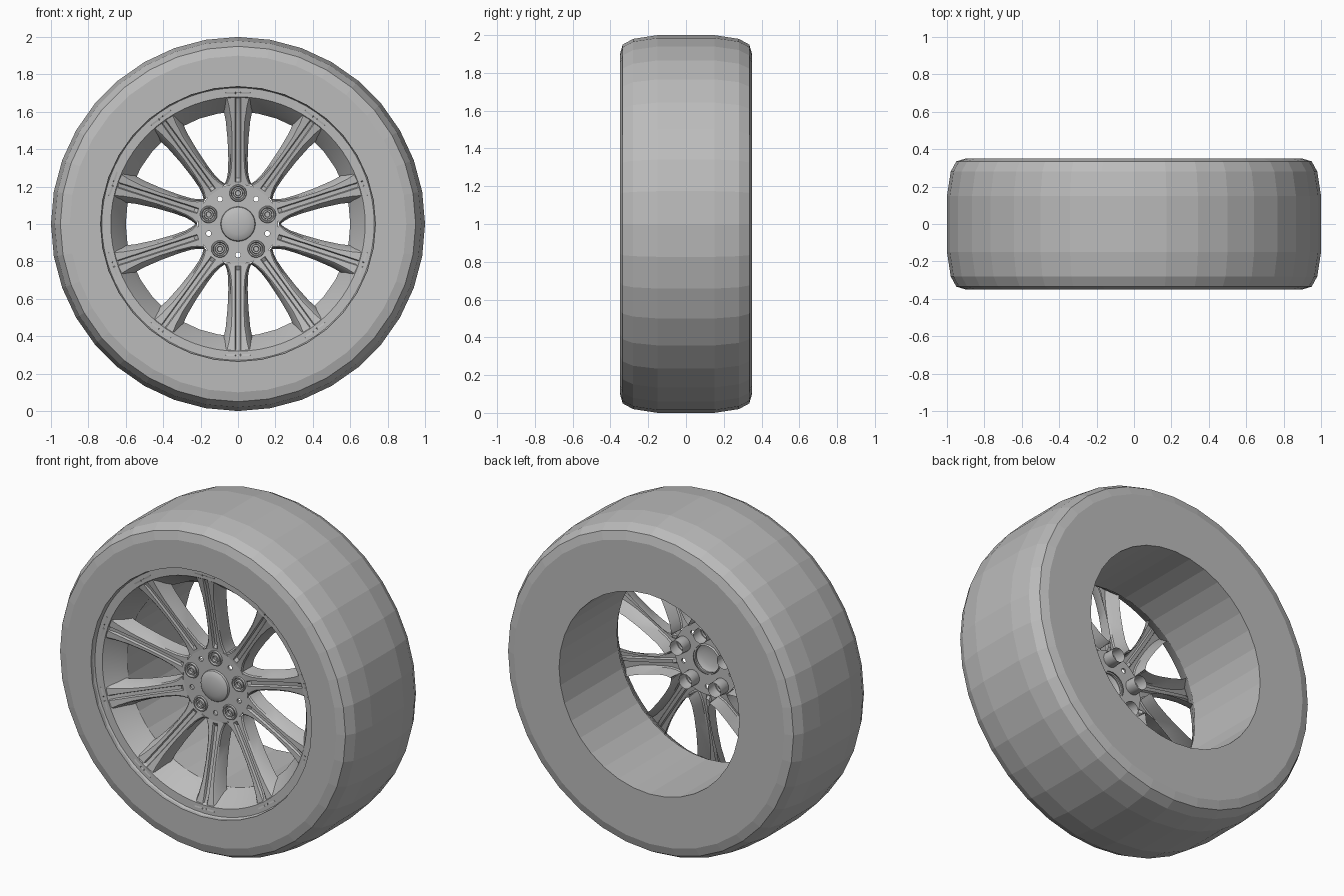
import bpy, bmesh, math
from mathutils import Matrix

cube = bpy.data.objects.get("Cube")
if cube:
    bpy.data.objects.remove(cube, do_unlink=True)

TAU = 2 * math.pi
grey = bpy.data.materials.new("plain_grey")
grey.use_nodes = True
grey.diffuse_color = (0.5, 0.5, 0.5, 1)
grey.node_tree.nodes["Principled BSDF"].inputs["Base Color"].default_value = (0.5, 0.5, 0.5, 1)


def finish(name, mesh, smooth):
    mesh.materials.clear()
    mesh.materials.append(grey)
    obj = bpy.data.objects.new(name, mesh)
    bpy.context.collection.objects.link(obj)
    if smooth:
        bpy.ops.object.select_all(action="DESELECT")
        obj.select_set(True)
        bpy.context.view_layer.objects.active = obj
        bpy.ops.object.shade_smooth_by_angle(angle=math.radians(30))
    return obj


def bridge(bm, rows, closed=False):
    """Join rows of vertices with quads."""
    pairs = list(zip(rows, rows[1:]))
    if closed:
        pairs.append((rows[-1], rows[0]))
    for a, b in pairs:
        for i in range(len(a) - 1):
            bm.faces.new((a[i], a[i + 1], b[i + 1], b[i]))


def to_mesh(bm, name):
    bmesh.ops.remove_doubles(bm, verts=bm.verts, dist=0.0001)
    bmesh.ops.recalc_face_normals(bm, faces=bm.faces)
    mesh = bpy.data.meshes.new(name)
    bm.to_mesh(mesh)
    bm.free()
    return mesh


def lathe(name, profile, segments, cx=0, cz=1, smooth=True, closed=False):
    """Spin a (radius, y) profile about an axis parallel to y."""
    bm = bmesh.new()
    pts = profile + profile[:1] if closed else profile
    rows = []
    for k in range(segments):
        c, s = math.cos(TAU * k / segments), math.sin(TAU * k / segments)
        rows.append([bm.verts.new((cx + r * c, y, cz + r * s)) for r, y in pts])
    bridge(bm, rows, closed=True)
    return finish(name, to_mesh(bm, name), smooth)


def polar(radius, degrees):
    a = math.radians(degrees)
    return radius * math.cos(a), radius * math.sin(a)


# Tyre with rounded shoulders, and wheel barrel: one closed faceted body
shoulder = [(0.9, 0.35), (0.95, 0.335), (0.98, 0.28), (1.0, 0.15)]
tyre = [(0.735, -0.315), (0.735, -0.35)]
tyre += [(r, -y) for r, y in shoulder] + shoulder[::-1]
tyre += [(0.6, 0.35), (0.6, -0.2), (0.64, -0.22)]
lathe("tyre_and_barrel", tyre, 36, smooth=False, closed=True)

# Front rim ring that slopes back into the barrel
rim = [(0.736, -0.335), (0.728, -0.32), (0.68, -0.318), (0.622, -0.24), (0.6, -0.2)]
lathe("rim_ring", rim, 72)

# Spokes: open-backed shells with a central groove, flaring at both ends
stations = [(0.21, 0.068), (0.225, 0.06), (0.245, 0.052), (0.28, 0.044), (0.35, 0.039),
            (0.45, 0.038), (0.55, 0.043), (0.63, 0.055), (0.705, 0.073)]
bm = bmesh.new()
for n in range(10):
    turn = Matrix.Translation((0, 0, 1)) @ Matrix.Rotation(TAU * n / 10, 4, "Y")
    rows = []
    for i, (r, w) in enumerate(stations):
        t = (r - 0.21) / 0.495
        front = -0.215 - 0.106 * t ** 1.2
        back = -0.12 - 0.12 * t
        depth = 0.014 if 1 < i < len(stations) - 1 else 0
        half = [(w + 0.006 + 0.024 * t, back), (w, front + 0.007), (w - 0.007, front),
                (0.015, front), (0.01, front + depth)]
        section = [(-u, y) for u, y in half] + half[::-1]
        row = [bm.verts.new((u, y, r)) for u, y in section]
        bmesh.ops.transform(bm, matrix=turn, verts=row)
        rows.append(row)
    bridge(bm, rows)
finish("spokes", to_mesh(bm, "spokes"), True)

# Hub plate with bolt seats, small vent holes and a centre bore
curve = bpy.data.curves.new("hub_outline", "CURVE")
curve.dimensions = "2D"
curve.fill_mode = "BOTH"
curve.extrude = 0.006
circles = [(0, 0, 0.215), (0, 0, 0.08)]
circles += [(*polar(0.165, 90 + 72 * k), 0.04) for k in range(5)]
circles += [(*polar(0.165, 54 + 72 * k), 0.014) for k in range(5)]
for cx, cy, radius in circles:
    sides = 40 if radius > 0.05 else 20
    spline = curve.splines.new("POLY")
    spline.points.add(sides - 1)
    spline.use_cyclic_u = True
    for k, p in enumerate(spline.points):
        x, y = polar(radius, 360 * k / sides)
        p.co = (cx + x, cy + y, 0, 1)
outline = bpy.data.objects.new("hub_outline", curve)
bpy.context.collection.objects.link(outline)
graph = bpy.context.evaluated_depsgraph_get()
plate = bpy.data.meshes.new_from_object(outline.evaluated_get(graph))
bpy.data.objects.remove(outline, do_unlink=True)
plate.transform(Matrix.Translation((0, -0.208, 1)) @ Matrix.Rotation(math.pi / 2, 4, "X"))
finish("hub_plate", plate, False)

# Domed centre cap
cap = [(0.085, -0.19), (0.093, -0.214), (0.09, -0.226), (0.082, -0.232),
       (0.055, -0.239), (0.028, -0.243), (0, -0.244)]
lathe("centre_cap", cap, 40)

# Five bolts, each in a tubular seat that reaches behind the hub
bolt = [(0.043, -0.13), (0.046, -0.218), (0.043, -0.224), (0.037, -0.224), (0.033, -0.208),
        (0.026, -0.208), (0.024, -0.226), (0.015, -0.226), (0.013, -0.212), (0, -0.212)]
for k in range(5):
    x, z = polar(0.165, 90 + 72 * k)
    lathe(f"wheel_bolt_{k + 1}", bolt, 20, x, 1 + z)
